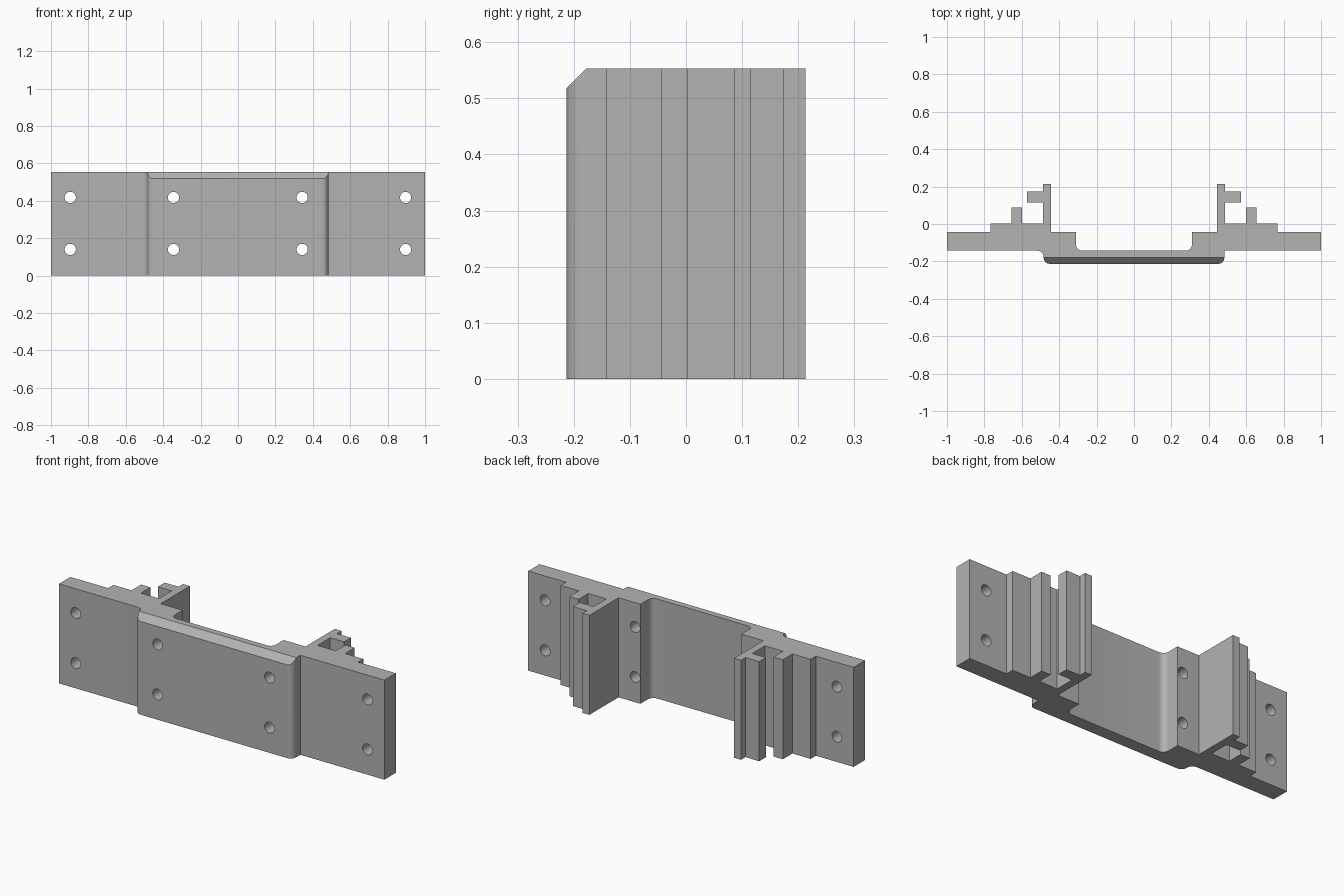
import bpy, bmesh, math
from mathutils import Vector, Matrix

HEIGHT = 0.553
FRONT, PLATE_FRONT, PLATE_BACK = -0.213, -0.143, -0.043
SHELF, BACK = 0.003, 0.213
ROUND = 0.033

old = bpy.data.objects.get("Cube")
if old:
    bpy.data.objects.remove(old, do_unlink=True)

grey = bpy.data.materials.new("aluminium grey")
grey.use_nodes = True
colour = (0.45, 0.45, 0.45, 1)
grey.diffuse_color = colour
grey.node_tree.nodes["Principled BSDF"].inputs["Base Color"].default_value = colour


def add_object(name, bm):
    bmesh.ops.recalc_face_normals(bm, faces=bm.faces[:])
    mesh = bpy.data.meshes.new(name)
    bm.to_mesh(mesh)
    bm.free()
    mesh.materials.append(grey)
    obj = bpy.data.objects.new(name, mesh)
    bpy.context.collection.objects.link(obj)
    return obj


def round_corners(corners, steps=8):
    """Turn (x, y, radius) corners into a polygon with true right-angle arcs."""
    points = []
    for i, (x, y, r) in enumerate(corners):
        here = Vector((x, y))
        if not r:
            points.append(here)
            continue
        before = (Vector(corners[i - 1][:2]) - here).normalized() * r
        after = (Vector(corners[(i + 1) % len(corners)][:2]) - here).normalized() * r
        centre = here + before + after
        for k in range(steps + 1):
            a = math.pi / 2 * k / steps
            points.append(centre - after * math.cos(a) - before * math.sin(a))
    return points


def extrude_profile(name, points, vector, to_3d):
    bm = bmesh.new()
    face = bm.faces.new([bm.verts.new(to_3d(p)) for p in points])
    result = bmesh.ops.extrude_face_region(bm, geom=[face])
    verts = [v for v in result["geom"] if isinstance(v, bmesh.types.BMVert)]
    bmesh.ops.translate(bm, verts=verts, vec=vector)
    return add_object(name, bm)


def half_profile(foot_radius):
    """One half of the section, from the front centre round to the recess."""
    return [
        (0.483, FRONT, ROUND), (0.483, PLATE_FRONT, foot_radius),
        # wing plate and shelf
        (1, PLATE_FRONT, 0), (1, PLATE_BACK, 0),
        (0.768, PLATE_BACK, 0), (0.768, SHELF, 0),
        # short rib
        (0.656, SHELF, 0), (0.656, 0.087, 0), (0.599, 0.087, 0), (0.599, SHELF, 0),
        # tall rib with its side lip
        (0.487, SHELF, 0), (0.487, 0.114, 0), (0.572, 0.114, 0), (0.572, 0.174, 0),
        (0.487, 0.174, 0), (0.487, BACK, 0), (0.445, BACK, 0), (0.445, PLATE_BACK, 0),
        # central recess
        (0.31, PLATE_BACK, 0), (0.31, PLATE_FRONT, ROUND),
    ]


# Extruded bracket body; only its right-hand front step has a rounded foot
right_half = [(-x, y, r) for x, y, r in reversed(half_profile(ROUND))]
section = round_corners(half_profile(0) + right_half)
body = extrude_profile("mounting_bracket", section, (0, 0, HEIGHT),
                       lambda p: (p.x, p.y, 0))

# Bevel along the top front edge
slope = 0.035
wedge = [Vector(p) for p in ((FRONT - 0.1, HEIGHT - slope - 0.1),
                             (FRONT + slope + 0.1, HEIGHT + 0.1),
                             (FRONT - 0.1, HEIGHT + 0.1))]
cutters = [extrude_profile("bevel_cutter", wedge, (1.2, 0, 0),
                           lambda p: (-0.6, p.x, p.y))]

# Bolt holes through the wings and the centre
bm = bmesh.new()
for x in (-0.897, -0.345, 0.343, 0.896):
    for z in (0.14, 0.418):
        place = Matrix.Translation((x, -0.1, z)) @ Matrix.Rotation(math.pi / 2, 4, "X")
        bmesh.ops.create_cone(bm, cap_ends=True, segments=32, radius1=0.03,
                              radius2=0.03, depth=0.5, matrix=place)
cutters.append(add_object("hole_cutter", bm))

bpy.ops.object.select_all(action="DESELECT")
bpy.context.view_layer.objects.active = body
body.select_set(True)
for cutter in cutters:
    cutter.hide_render = True
    cut = body.modifiers.new(cutter.name, "BOOLEAN")
    cut.operation = "DIFFERENCE"
    cut.solver = "EXACT"
    cut.object = cutter
    bpy.ops.object.modifier_apply(modifier=cut.name)
    bpy.data.objects.remove(cutter, do_unlink=True)

bpy.ops.object.shade_smooth_by_angle(angle=math.radians(30))
